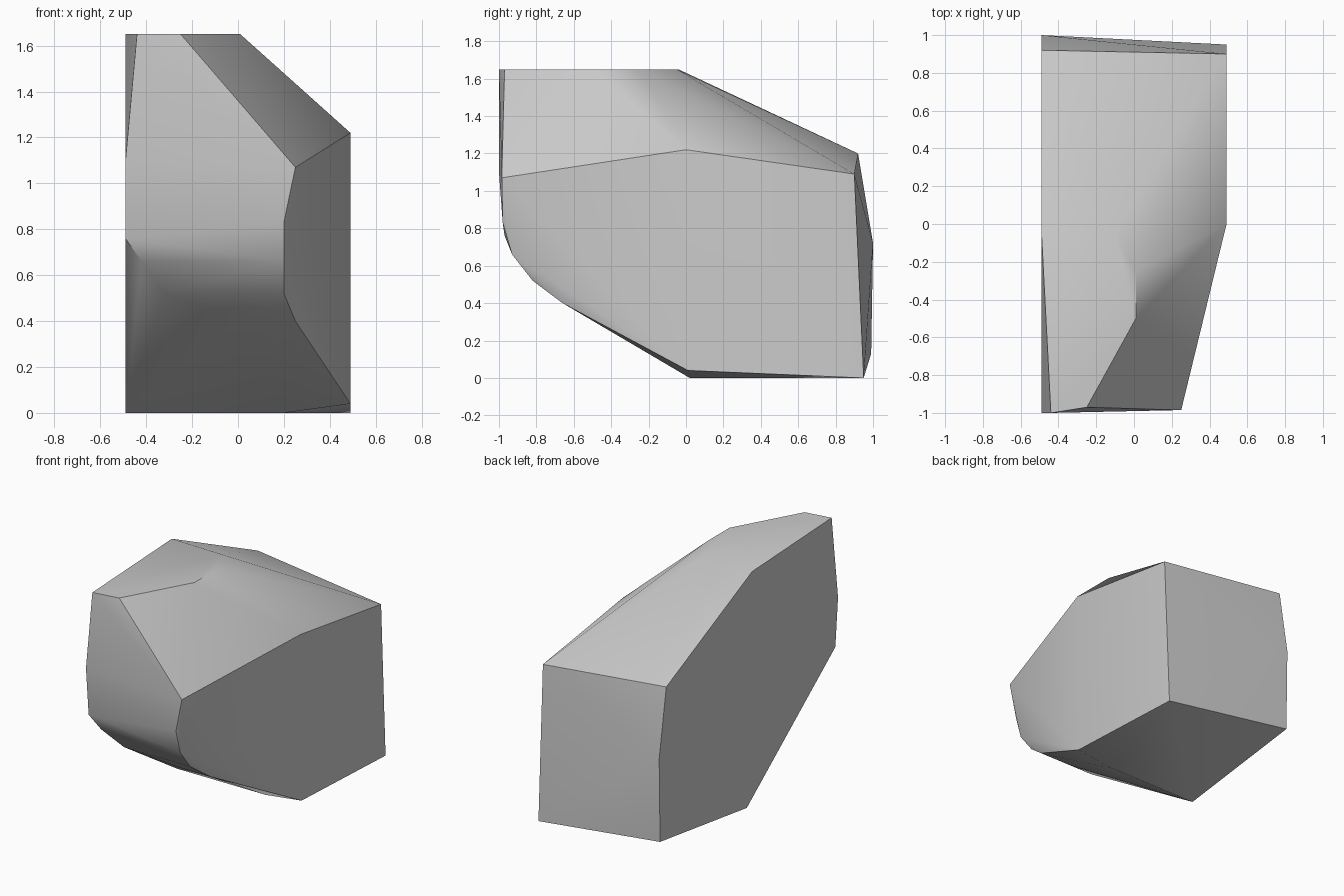
import bpy
import bmesh
import math

# Remove the default object
default_cube = bpy.data.objects.get("Cube")
if default_cube:
    bpy.data.objects.remove(default_cube, do_unlink=True)

LEFT, RIGHT = -.49, .49
TOP = 1.65
corners = []


def add_ring(points, x=None, z=None):
    """Collect corner points that share a flat side (fixed x or fixed z)."""
    for point in points:
        if x is not None:
            corners.append((x, point[0], point[1]))
        elif z is not None:
            corners.append((point[0], point[1], z))
        else:
            corners.append(tuple(point))


# Flat split side, as an outline of (y, z)
add_ring([(.99, .13), (1, .72), (.92, 1.2), (-.04, TOP),
          (-1, 1.1), (-.97, .76), (.02, 0)], x=LEFT)

# Opposite side, shorter and lower
add_ring([(.95, 0), (.9, 1.09), (0, 1.22), (.01, .04)], x=RIGHT)

# Flat crown, as an outline of (x, y)
add_ring([(-.44, -1), (-.25, -.97), (.01, -.5),
          (.01, -.25), (-.1, -.05)], z=TOP)

# Rounded nose: the right end of each band, curving under to the base
add_ring([(.25, -.985, 1.07), (.2, -.98, .83), (.2, -.93, .66),
          (.2, -.82, .52), (.25, -.66, .4), (.2, .02, 0)])

# Rounded nose: the left end of the lower bands
add_ring([(-.42, -.93, .66), (-.32, -.82, .52), (0, -.66, .4)])

# Wrap the corners in a convex skin
mesh = bpy.data.meshes.new("boulder")
bm = bmesh.new()
for corner in corners:
    bm.verts.new(corner)
hull = bmesh.ops.convex_hull(bm, input=bm.verts[:])
leftover = {item for key in ("geom_interior", "geom_unused")
            for item in hull[key] if isinstance(item, bmesh.types.BMVert)}
bmesh.ops.delete(bm, geom=list(leftover), context="VERTS")
bmesh.ops.dissolve_limit(bm, angle_limit=math.radians(1),
                         verts=bm.verts[:], edges=bm.edges[:])
bmesh.ops.recalc_face_normals(bm, faces=bm.faces[:])
bm.to_mesh(mesh)
bm.free()

boulder = bpy.data.objects.new("boulder", mesh)
bpy.context.collection.objects.link(boulder)

# Plain stone colour
stone = bpy.data.materials.new("stone grey")
stone.use_nodes = True
grey = (.6, .6, .6, 1)
stone.diffuse_color = grey
shader = next(node for node in stone.node_tree.nodes
              if node.type == "BSDF_PRINCIPLED")
shader.inputs["Base Color"].default_value = grey
mesh.materials.append(stone)

# Soft shading across the shallow facets, crisp main edges
bpy.ops.object.select_all(action="DESELECT")
boulder.select_set(True)
bpy.context.view_layer.objects.active = boulder
bpy.ops.object.shade_smooth_by_angle(angle=math.radians(30))
